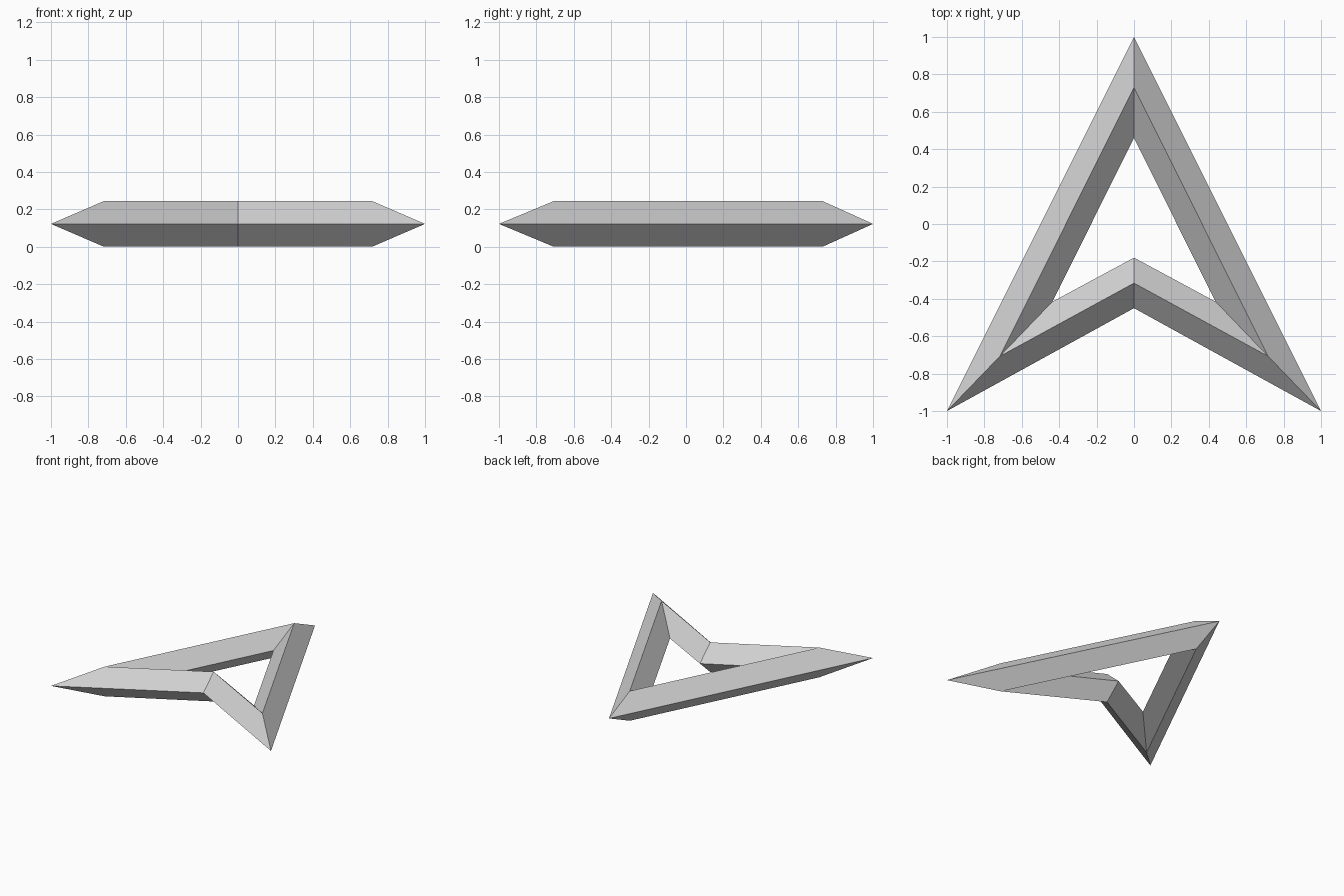
import bpy, bmesh

if "Cube" in bpy.data.objects:
    bpy.data.objects.remove(bpy.data.objects["Cube"])

# Nested outlines: back tip, right wing tip, front notch, left wing tip
outer = [(0, 1), (1, -1), (0, -0.45), (-1, -1)]
ridge = [(0, 0.73), (0.717, -0.707), (0, -0.316), (-0.717, -0.707)]
inner = [(0, 0.46), (0.436, -0.415), (0, -0.18), (-0.436, -0.415)]
HEIGHT = 0.244

bm = bmesh.new()


def loop(points, z):
    return [bm.verts.new((x, y, z)) for x, y in points]


# Diamond cross-section: outer edge, top ridge, inner edge, bottom ridge
rings = [loop(outer, HEIGHT / 2), loop(ridge, HEIGHT),
         loop(inner, HEIGHT / 2), loop(ridge, 0)]
for k in range(4):
    a, b = rings[k], rings[(k + 1) % 4]
    for i in range(4):
        j = (i + 1) % 4
        bm.faces.new((a[i], a[j], b[j], b[i]))
bmesh.ops.recalc_face_normals(bm, faces=bm.faces)

mesh = bpy.data.meshes.new("arrowhead_frame")
bm.to_mesh(mesh)
bm.free()

# Plain grey finish
grey = bpy.data.materials.new("light_grey")
grey.diffuse_color = (0.64, 0.64, 0.64, 1)
grey.use_nodes = True
grey.node_tree.nodes["Principled BSDF"].inputs["Base Color"].default_value = grey.diffuse_color
mesh.materials.append(grey)
frame = bpy.data.objects.new("arrowhead_frame", mesh)
bpy.context.collection.objects.link(frame)
